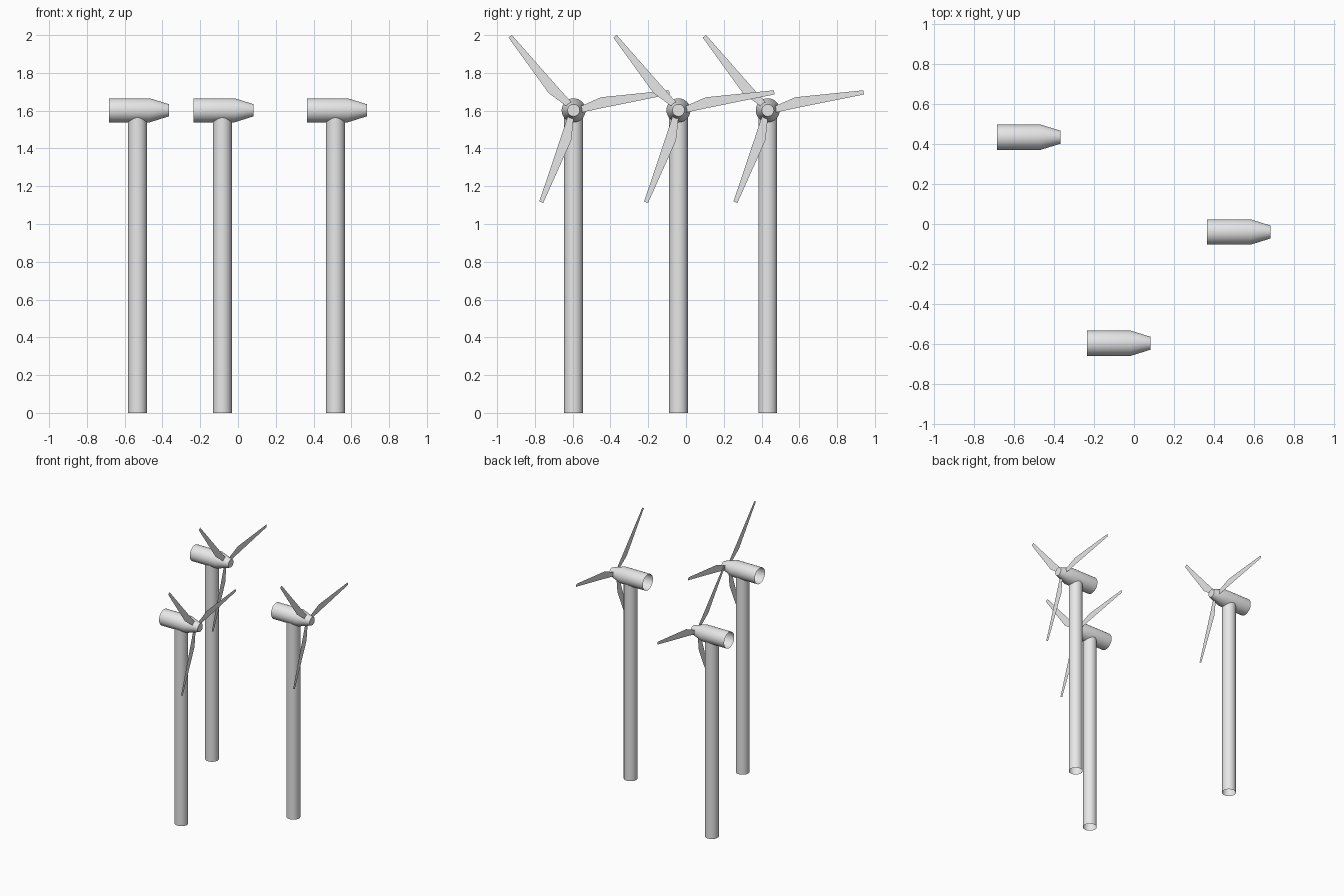
import bpy, bmesh, math
from mathutils import Vector

if "Cube" in bpy.data.objects:
    bpy.data.objects.remove(bpy.data.objects["Cube"])

HUB_Z = 1.602
SIDES = 32

grey = bpy.data.materials.new("light_grey")
grey.diffuse_color = (0.8, 0.8, 0.8, 1)
grey.use_nodes = True
grey.node_tree.nodes["Principled BSDF"].inputs["Base Color"].default_value = grey.diffuse_color


def make_object(name, bm, location, smooth=True):
    mesh = bpy.data.meshes.new(name)
    bm.to_mesh(mesh)
    bm.free()
    mesh.materials.append(grey)
    obj = bpy.data.objects.new(name, mesh)
    bpy.context.collection.objects.link(obj)
    obj.location = location
    if smooth:
        bpy.ops.object.select_all(action='DESELECT')
        obj.select_set(True)
        bpy.context.view_layer.objects.active = obj
        bpy.ops.object.shade_smooth_by_angle(angle=math.radians(35))
    return obj


def tube(profile, along_x, cap_end=False):
    """Loft rings of (distance, radius) along x or z; open at the start."""
    bm = bmesh.new()
    rings = []
    for d, r in profile:
        ring = []
        for i in range(SIDES):
            a = 2 * math.pi * i / SIDES
            c, s = r * math.cos(a), r * math.sin(a)
            ring.append(bm.verts.new((d, c, s) if along_x else (c, s, d)))
        rings.append(ring)
    for lo, hi in zip(rings, rings[1:]):
        for i in range(SIDES):
            j = (i + 1) % SIDES
            bm.faces.new((lo[i], lo[j], hi[j], hi[i]))
    if cap_end:
        bm.faces.new(rings[-1])
    return bm


def rotor():
    """Three flat blades in the yz plane."""
    outline = [(0.035, -0.019), (0.155, -0.016), (0.516, -0.011),
               (0.516, 0.011), (0.155, 0.041), (0.035, 0.013)]
    bm = bmesh.new()
    for k in range(3):
        a = math.radians(10.6 + 120 * k)
        c, s = math.cos(a), math.sin(a)
        bm.faces.new([bm.verts.new((0, r * c - t * s, r * s + t * c))
                      for r, t in outline])
    return bm


for n, (x, y) in enumerate([(-0.532, 0.433), (-0.083, -0.595), (0.516, -0.04)], 1):
    # straight tower, open at the foot
    make_object(f"tower_{n}", tube([(0, 0.05), (1.57, 0.05)], False), (x, y, 0))
    # nacelle with tapered nose, open at the back
    make_object(f"nacelle_{n}",
                tube([(-0.152, 0.0635), (0.065, 0.0635), (0.166, 0.032)], True, True),
                (x, y, HUB_Z))
    # flat blades crossing the nose
    make_object(f"blades_{n}", rotor(), (x + 0.125, y, HUB_Z), smooth=False)
